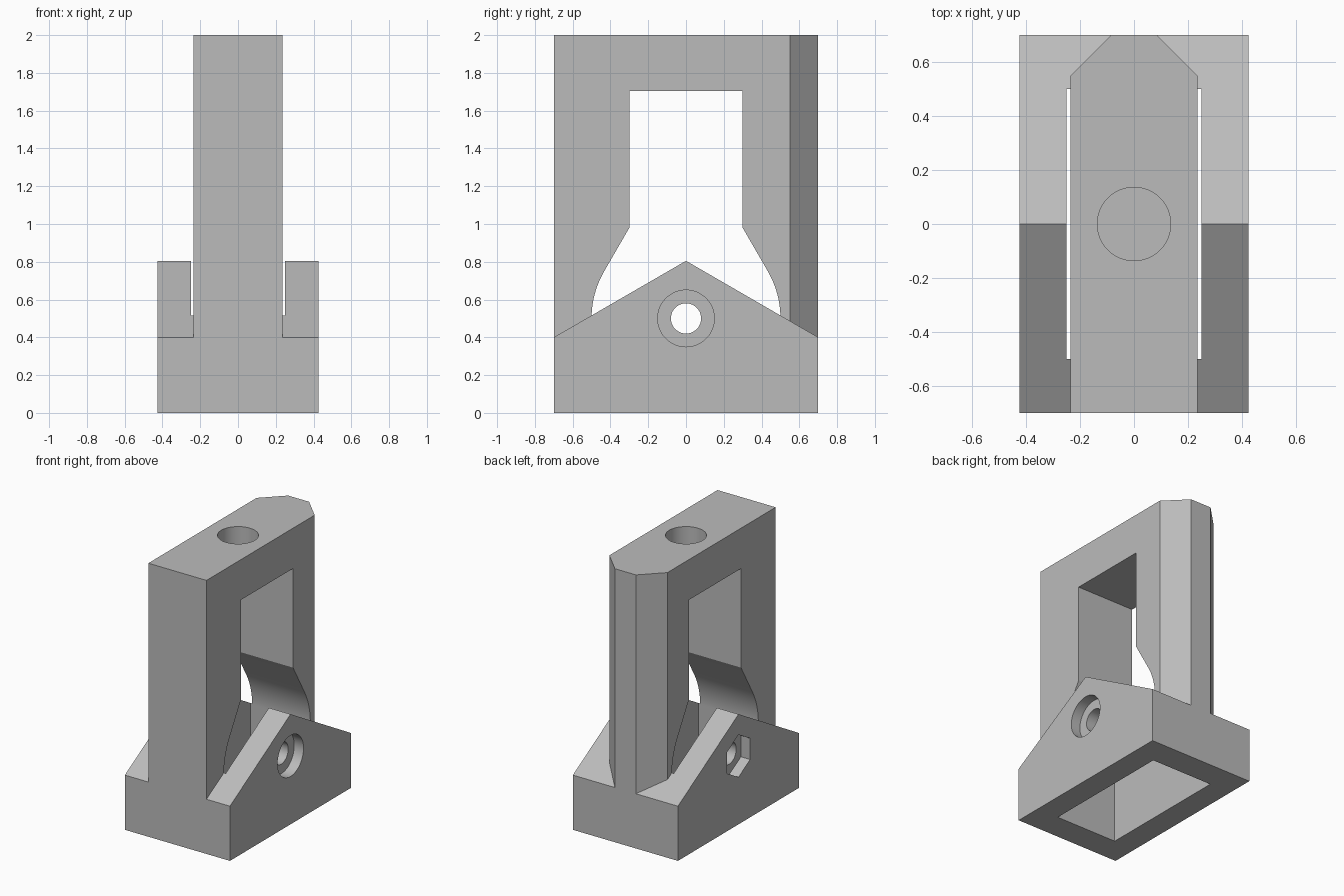
import bpy, bmesh, math
from mathutils import Matrix

old = bpy.data.objects.get("Cube")
if old:
    bpy.data.objects.remove(old, do_unlink=True)

grey = bpy.data.materials.new("plain grey")
grey.use_nodes = True
colour = (0.5, 0.5, 0.5, 1)
grey.diffuse_color = colour
grey.node_tree.nodes["Principled BSDF"].inputs["Base Color"].default_value = colour


def prism(name, points, axis, start, end):
    """Extrude a profile: (y, z) points along X, or (x, y) points along Z."""
    bm = bmesh.new()
    place = (lambda a, b: (start, a, b)) if axis == "X" else (lambda a, b: (a, b, start))
    face = bm.faces.new([bm.verts.new(place(a, b)) for a, b in points])
    out = bmesh.ops.extrude_face_region(bm, geom=[face])
    shift = (end - start, 0, 0) if axis == "X" else (0, 0, end - start)
    verts = [v for v in out["geom"] if isinstance(v, bmesh.types.BMVert)]
    bmesh.ops.translate(bm, verts=verts, vec=shift)
    bmesh.ops.recalc_face_normals(bm, faces=bm.faces)
    mesh = bpy.data.meshes.new(name)
    bm.to_mesh(mesh)
    bm.free()
    mesh.materials.append(grey)
    obj = bpy.data.objects.new(name, mesh)
    bpy.context.collection.objects.link(obj)
    return obj


def ring(radius, sides, a=0, b=0, turn=0):
    steps = [turn + math.tau * i / sides for i in range(sides)]
    return [(a + radius * math.cos(t), b + radius * math.sin(t)) for t in steps]


def combine(target, other, operation):
    """Apply a boolean, then drop the helper object."""
    mod = target.modifiers.new(other.name, "BOOLEAN")
    mod.operation = operation
    mod.solver = "EXACT"
    mod.object = other
    other.hide_render = True
    bpy.context.view_layer.objects.active = target
    bpy.ops.object.modifier_apply(modifier=mod.name)
    bpy.data.objects.remove(other, do_unlink=True)


# Gabled base block and tall post with two bevelled back corners
base = [(-0.7, 0), (0.7, 0), (0.7, 0.4), (0, 0.805), (-0.7, 0.4)]
body = prism("pulley_bracket", base, "X", -0.425, 0.425)
plan = [(-0.235, -0.7), (0.235, -0.7), (0.235, 0.55),
        (0.085, 0.7), (-0.085, 0.7), (-0.235, 0.55)]
combine(body, prism("post", plan, "Z", 0, 2), "UNION")

# Opening: round chamber, sloped shoulders, straight window, open below
half = [(0.5, -0.1)]
for i in range(13):
    t = math.radians(30 * i / 12)
    half.append((0.5 * math.cos(t), 0.5 + 0.5 * math.sin(t)))
half += [(0.3, 0.98), (0.3, 1.705)]
opening = half + [(-y, z) for y, z in reversed(half)]
combine(body, prism("opening_cutter", opening, "X", -0.25, 0.25), "DIFFERENCE")

# Axle hole, round head recess and hexagonal nut recess
axle_z = 0.5
cutters = [("axle_cutter", 0.08, 48, 0, -0.5, 0.5),
           ("head_cutter", 0.15, 64, 0, 0.35, 0.5),
           ("nut_cutter", 0.155, 6, math.pi / 2, -0.5, -0.35)]
for name, radius, sides, turn, start, end in cutters:
    shape = ring(radius, sides, 0, axle_z, turn)
    combine(body, prism(name, shape, "X", start, end), "DIFFERENCE")

# Blind round socket in the top
combine(body, prism("socket_cutter", ring(0.136, 64), "Z", 1.8, 2.1), "DIFFERENCE")

bpy.ops.object.select_all(action="DESELECT")
body.select_set(True)
bpy.context.view_layer.objects.active = body
bpy.ops.object.shade_smooth_by_angle(angle=math.radians(20))
